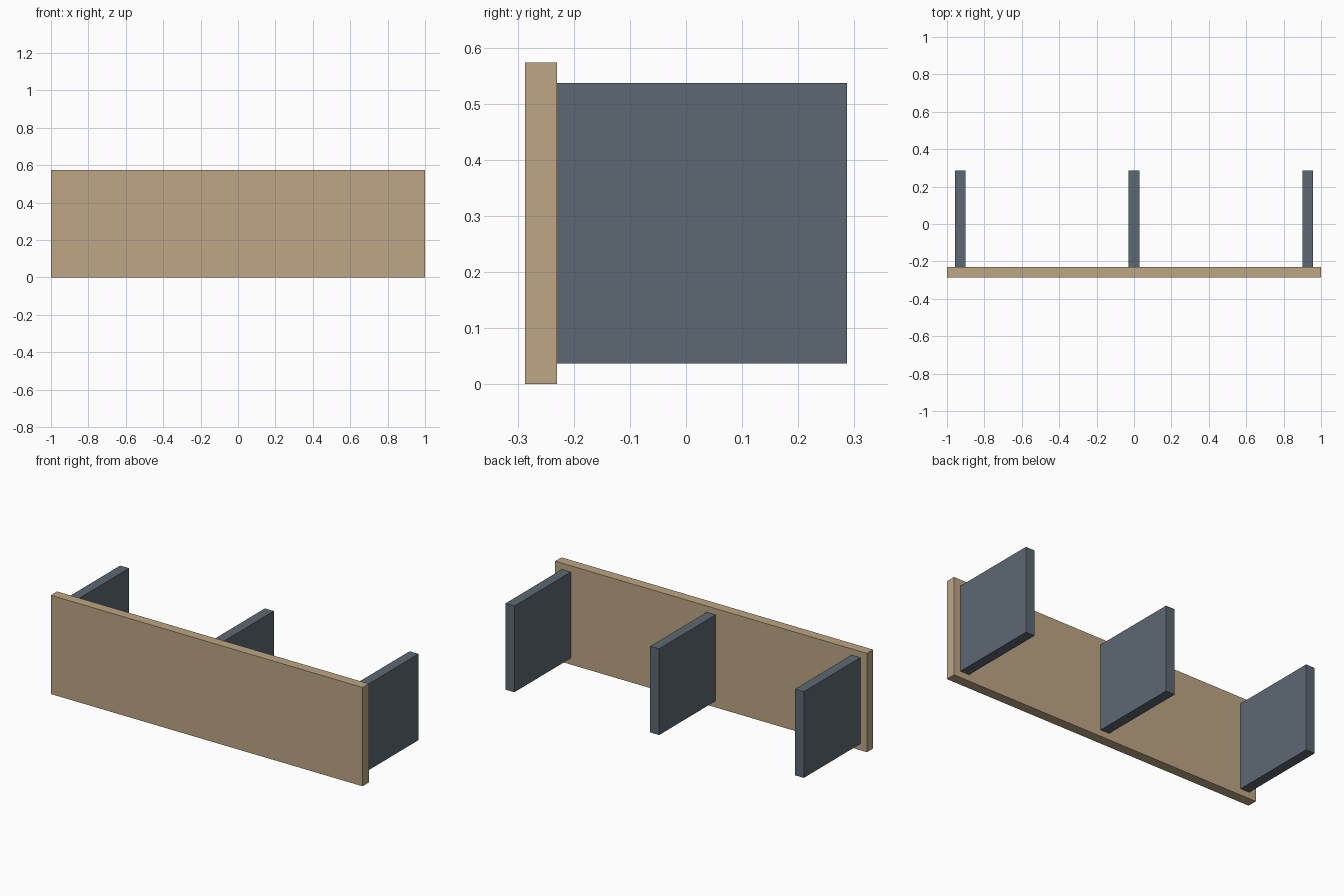
import bpy

if "Cube" in bpy.data.objects:
    bpy.data.objects.remove(bpy.data.objects["Cube"])


def material(name, color):
    mat = bpy.data.materials.new(name)
    mat.diffuse_color = color
    mat.use_nodes = True
    mat.node_tree.nodes["Principled BSDF"].inputs["Base Color"].default_value = mat.diffuse_color
    return mat


def box(name, low, high, mat):
    """Axis-aligned box between two corners."""
    center = [(a + b) / 2 for a, b in zip(low, high)]
    bpy.ops.mesh.primitive_cube_add(size=1, location=center)
    obj = bpy.context.object
    obj.name = name
    obj.scale = [b - a for a, b in zip(low, high)]
    bpy.ops.object.transform_apply(location=False, rotation=False, scale=True)
    obj.data.materials.append(mat)
    return obj


wood = material("tan_wood", (0.51, 0.38, 0.235, 1))
slate = material("slate_paint", (0.11, 0.14, 0.17, 1))

FRONT, JOINT, BACK = -0.287, -0.23, 0.287
THICK = 0.057

# Long board across the front
box("front_board", (-1, FRONT, 0), (1, JOINT, 0.573), wood)

# Three upright panels behind the board
for name, x in (("left_panel", -0.9285), ("middle_panel", 0), ("right_panel", 0.9285)):
    box(name, (x - THICK / 2, JOINT, 0.037), (x + THICK / 2, BACK, 0.537), slate)
